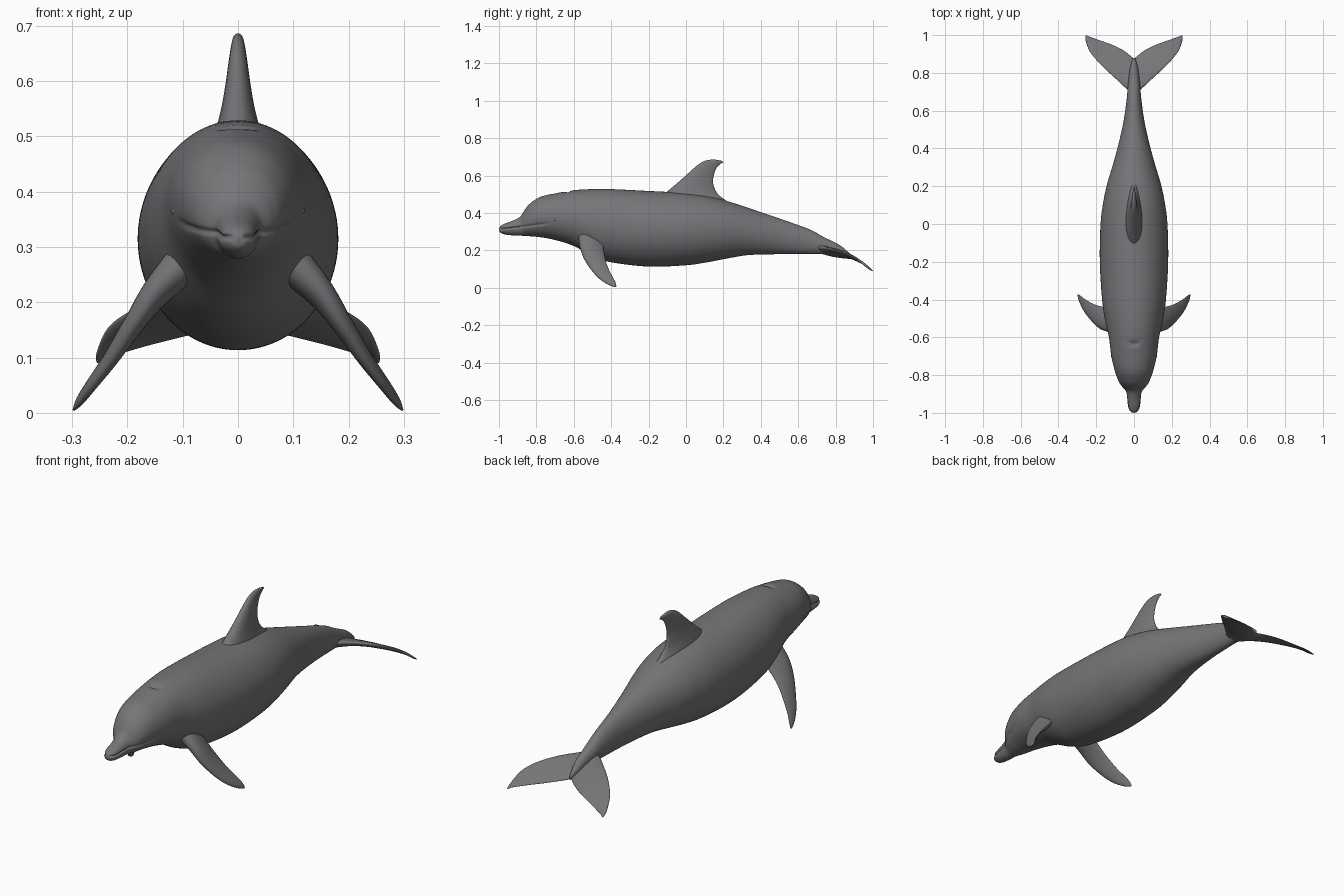
import bpy, bmesh, math
from mathutils import Vector

if "Cube" in bpy.data.objects:
    bpy.data.objects.remove(bpy.data.objects["Cube"])

skin = bpy.data.materials.new("grey skin")
skin.diffuse_color = (0.18, 0.18, 0.19, 1)
skin.use_nodes = True
skin.node_tree.nodes["Principled BSDF"].inputs["Base Color"].default_value = skin.diffuse_color


def spline(rows, per):
    """Catmull-Rom resampling of rows of numbers."""
    out = []
    for i in range(len(rows) - 1):
        a, b, c, d = (rows[min(max(i + k, 0), len(rows) - 1)] for k in (-1, 0, 1, 2))
        for s in range(per):
            t = s / per
            out.append([0.5 * (2 * q + (r - p) * t + (2 * p - 5 * q + 4 * r - u) * t * t
                               + (3 * q - p - 3 * r + u) * t ** 3)
                        for p, q, r, u in zip(a, b, c, d)])
    out.append(list(rows[-1]))
    return out


def loft(name, rings, cap_start=True):
    bm = bmesh.new()
    vs = [[bm.verts.new(p) for p in ring] for ring in rings]
    n = len(vs[0])
    for a, b in zip(vs, vs[1:]):
        for i in range(n):
            bm.faces.new((a[i], a[(i + 1) % n], b[(i + 1) % n], b[i]))
    if cap_start:
        bm.faces.new(vs[0])
    bm.faces.new(vs[-1])
    bmesh.ops.remove_doubles(bm, verts=bm.verts, dist=0.00005)
    bmesh.ops.recalc_face_normals(bm, faces=bm.faces)
    me = bpy.data.meshes.new(name)
    bm.to_mesh(me)
    bm.free()
    me.materials.append(skin)
    me.polygons.foreach_set("use_smooth", [True] * len(me.polygons))
    ob = bpy.data.objects.new(name, me)
    bpy.context.collection.objects.link(ob)
    return ob


def fin(name, rows, mirror=False, cap_start=True):
    """Rows: leading point, trailing point, half thickness."""
    rows = spline(rows, 6)
    mids = [(Vector(r[:3]) + Vector(r[3:6])) / 2 for r in rows]
    rings = []
    for k, r in enumerate(rows):
        lead, trail, h = Vector(r[:3]), Vector(r[3:6]), r[6]
        span = mids[min(k + 1, len(mids) - 1)] - mids[max(k - 1, 0)]
        if not cap_start and k == 0:
            span = Vector((1, 0, 0))
        nrm = (trail - lead).cross(span).normalized()
        if not cap_start and k == 0:
            nrm.x = 0
        ring = []
        for i in range(32):
            t = math.tau * i / 32
            c = (1 - math.cos(t)) / 2
            ring.append(lead.lerp(trail, c) + nrm * h * math.sin(t) * (1.3 - 0.7 * c))
        rings.append(ring)
    ob = loft(name, rings, cap_start)
    if mirror:
        ob.modifiers.new("mirror", "MIRROR").use_clip = True
    return ob


def bump(d, s):
    return math.exp(-(d / s) ** 2)


# Body: y, half width, bottom z, top z
stations = [
    (-1.0, .0, .313, .313), (-.994, .017, .297, .329), (-.97, .031, .286, .343),
    (-.92, .037, .280, .362), (-.885, .043, .279, .383), (-.862, .062, .278, .418),
    (-.835, .080, .276, .450), (-.78, .101, .271, .486), (-.70, .120, .256, .505),
    (-.60, .133, .224, .522), (-.50, .155, .170, .528), (-.40, .169, .137, .528),
    (-.20, .181, .114, .518), (0, .177, .121, .507), (.12, .162, .138, .490),
    (.22, .140, .157, .464), (.32, .110, .174, .432), (.42, .083, .179, .398),
    (.54, .056, .180, .357), (.66, .039, .180, .313), (.74, .032, .180, .270),
    (.82, .022, .172, .230), (.88, .006, .158, .180)]
rings = []
for y, w, lo, hi in spline(stations, 10):
    mid, half = (lo + hi) / 2, (hi - lo) / 2
    ring = []
    for i in range(112):
        a = math.tau * i / 112
        x, z = w * math.cos(a), mid + half * math.sin(a)
        # mouth groove, rising towards the cheek
        line = .318 + .10 * max(0, y + .97) + .3 * max(0, y + .85) ** 2
        if y < -.72:
            dent = .007 * bump(z - line, .005) * min(1, (-.72 - y) / .05)
            x -= math.copysign(min(dent, abs(x) * .3), x)
        # crescent blowhole
        if z > mid:
            z -= .014 * bump(y + .635 - 8 * x * x, .012) * bump(x, .025)
        ring.append((x, y, z))
    rings.append(ring)
loft("body", rings)

# Swept-back fin on the back
fin("dorsal_fin", [
    (0, -.15, .475, 0, .31, .39, .055), (0, -.085, .528, 0, .235, .452, .042),
    (0, -.03, .575, 0, .172, .50, .030), (0, .02, .62, 0, .147, .55, .022),
    (0, .06, .655, 0, .146, .59, .017), (0, .10, .679, 0, .160, .635, .012),
    (0, .145, .686, 0, .180, .66, .008), (0, .19, .680, 0, .200, .672, .003)])

# Flippers on both sides
fin("flippers", [
    (.10, -.575, .275, .10, -.44, .255, .036), (.148, -.568, .225, .152, -.44, .20, .026),
    (.185, -.550, .165, .198, -.43, .148, .019), (.225, -.510, .10, .235, -.413, .10, .014),
    (.26, -.465, .05, .267, -.393, .06, .010), (.285, -.415, .017, .287, -.377, .03, .007),
    (.297, -.380, .004, .297, -.372, .008, .002)], mirror=True)

# Tail flukes
fin("tail_flukes", [
    (0, .68, .222, 0, .875, .160, .024), (.05, .725, .218, .05, .915, .150, .015),
    (.10, .772, .212, .10, .942, .138, .012), (.15, .818, .200, .155, .963, .124, .010),
    (.20, .870, .180, .20, .979, .111, .008), (.235, .915, .153, .235, .991, .10, .006),
    (.253, .960, .115, .25, .998, .092, .004), (.257, .985, .098, .255, .999, .090, .002)],
    mirror=True, cap_start=False)

# Eyes: low bumps behind the mouth corners
eye = [[(.105 + .016 * math.cos(b), -.70 + .018 * math.sin(b) * math.cos(t),
         .365 + .011 * math.sin(b) * math.sin(t))
        for t in [math.tau * i / 20 for i in range(20)]]
       for b in [math.pi * (.02 + .96 * j / 12) for j in range(13)]]
loft("eyes", eye).modifiers.new("mirror", "MIRROR")
